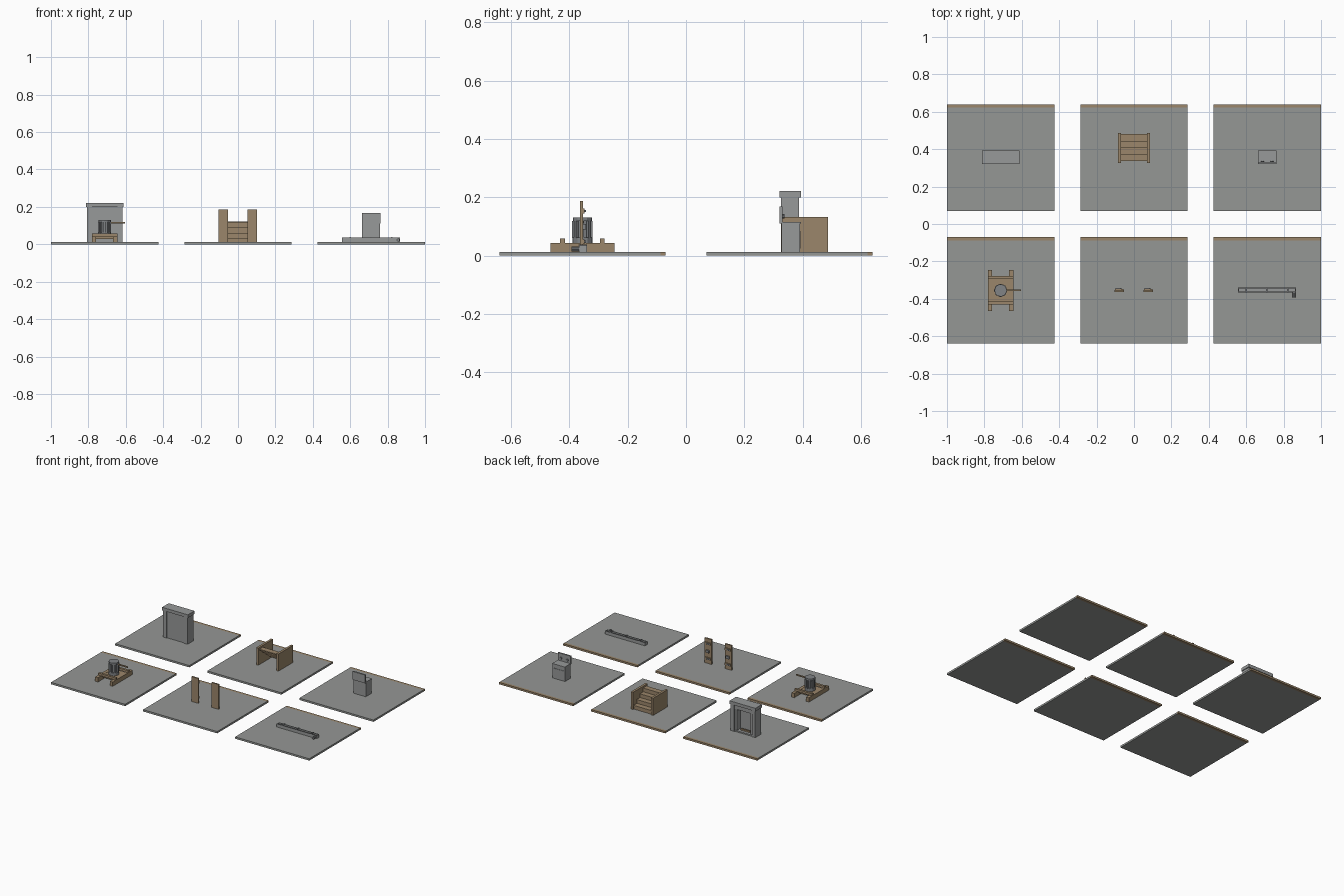
import bpy, bmesh, math

def mat(name, c):
    m = bpy.data.materials.new(name)
    m.diffuse_color = (*c, 1)
    return m

SLAB = mat("slab grey", (0.30, 0.31, 0.30))
STONE = mat("stone grey", (0.31, 0.32, 0.32))
METAL = mat("metal grey", (0.22, 0.23, 0.24))
WOOD = mat("wood brown", (0.33, 0.24, 0.145))
T = 0.013  # slab thickness

def parts(name, m, boxes):
    """One object from (x0, x1, y0, y1, z0, z1) boxes."""
    bm = bmesh.new()
    for x0, x1, y0, y1, z0, z1 in boxes:
        vs = bmesh.ops.create_cube(bm, size=1)["verts"]
        for v in vs:
            v.co.x = x0 if v.co.x < 0 else x1
            v.co.y = y0 if v.co.y < 0 else y1
            v.co.z = z0 if v.co.z < 0 else z1
    return finish(name, m, bm)

def finish(name, m, bm):
    me = bpy.data.meshes.new(name)
    bm.to_mesh(me)
    bm.free()
    me.materials.append(m)
    ob = bpy.data.objects.new(name, me)
    bpy.context.collection.objects.link(ob)
    return ob

def cylinder(name, m, loc, r, depth, n=12, rot=(0, 0, 0)):
    bm = bmesh.new()
    bmesh.ops.create_cone(bm, cap_ends=True, segments=n, radius1=r, radius2=r, depth=depth)
    ob = finish(name, m, bm)
    ob.location, ob.rotation_euler = loc, rot
    return ob

# six display slabs, each with a wooden back edge
for cx in (-0.713, 0, 0.713):
    for cy in (-0.355, 0.355):
        x0, x1, y0, y1 = cx - 0.287, cx + 0.287, cy - 0.285, cy + 0.285
        parts("slab", SLAB, [(x0, x1, y0, y1 - 0.018, 0, T)])
        parts("slab_wood_edge", WOOD, [(x0, x1, y1 - 0.018, y1, 0, T)])

# fireplace, opening towards +y
cx = -0.713
parts("fireplace_surround", STONE, [
    (cx - 0.095, cx - 0.068, 0.325, 0.388, T, 0.2),
    (cx + 0.068, cx + 0.095, 0.325, 0.388, T, 0.2),
    (cx - 0.068, cx + 0.068, 0.330, 0.340, T, 0.2),
    (cx - 0.068, cx + 0.068, 0.340, 0.384, 0.17, 0.2)])
parts("mantel", STONE, [(cx - 0.1, cx + 0.1, 0.321, 0.394, 0.2, 0.222)])
parts("hearth", STONE, [(cx - 0.068, cx + 0.068, 0.340, 0.384, T, 0.022)])
parts("firebox_jambs", STONE, [(cx + s * 0.06 - 0.008, cx + s * 0.06 + 0.008, 0.340, 0.378, 0.022, 0.17)
                               for s in (-1, 1)])
parts("grate_log", WOOD, [(cx - 0.035, cx + 0.035, 0.352, 0.364, 0.022, 0.032)])

# stairs rising towards -y, between two side panels
for s in (-1, 1):
    parts("stair_side", WOOD, [(s * 0.078 - 0.008, s * 0.078 + 0.008, 0.325, 0.487, T, 0.133)])
steps = []
for i in range(4):
    yb = 0.48 - i * 0.035
    z = T + 0.027 * (i + 1)
    steps.append((-0.07, 0.07, yb - 0.038, yb, z - 0.008, z))
    steps.append((-0.07, 0.07, yb - 0.008, yb - 0.002, z - 0.027, z - 0.008))
parts("stair_treads", WOOD, steps)

# cooking range, splash back on the -y side
cx = 0.712
parts("range_body", STONE, [(cx - 0.048, cx + 0.048, 0.328, 0.390, T, 0.11),
                            (cx - 0.049, cx + 0.049, 0.322, 0.394, 0.11, 0.116)])
parts("range_splash_back", STONE, [(cx - 0.049, cx + 0.049, 0.320, 0.331, 0.11, 0.168)])
parts("range_door", STONE, [(cx - 0.038, cx + 0.038, 0.390, 0.393, 0.025, 0.085)])
for s in (-1, 1):
    cylinder("range_knob", METAL, (cx + s * 0.025, 0.333, 0.135), 0.008, 0.008, 10, (math.pi / 2, 0, 0))

# capstan on a timber frame
cx, cy = -0.713, -0.355
parts("frame_runners", WOOD, [(cx + s * 0.057 - 0.011, cx + s * 0.057 + 0.011, cy - 0.11, cy + 0.11, T, 0.043)
                              for s in (-1, 1)])
parts("frame_crossbeams", WOOD, [(cx - 0.068, cx + 0.068, cy + s * 0.068 - 0.008, cy + s * 0.068 + 0.008, 0.043, 0.058)
                                 for s in (-1, 1)])
parts("frame_deck", WOOD, [(cx - 0.046, cx + 0.046, cy - 0.06, cy + 0.06, 0.028, 0.042)])
cylinder("capstan_base", METAL, (cx, cy, 0.052), 0.034, 0.02)
cylinder("capstan_drum", METAL, (cx, cy, 0.09), 0.026, 0.07)
cylinder("capstan_head", METAL, (cx, cy, 0.124), 0.033, 0.012)
for i in range(8):
    a = i * math.pi / 4
    rib = parts("capstan_rib", METAL, [(0.022, 0.035, -0.005, 0.005, 0.06, 0.118)])
    rib.location = (cx, cy, 0)
    rib.rotation_euler.z = a
parts("capstan_bar", WOOD, [(cx + 0.03, cx + 0.108, cy - 0.004, cy + 0.004, 0.112, 0.12)])

# pair of shutters with metal fittings on the +y side
for cx, s in ((-0.079, 1), (0.076, -1)):
    parts("shutter_board", WOOD, [(cx - 0.026, cx + 0.026, -0.363, -0.353, T, 0.187)])
    parts("shutter_battens", WOOD, [(cx - 0.022, cx + 0.022, -0.353, -0.347, z, z + 0.016)
                                    for z in (0.04, 0.145)])
    parts("shutter_latch", METAL, [(cx - 0.012, cx + 0.012, -0.353, -0.343, 0.09, 0.108)])
    parts("shutter_straps", METAL, [(cx - 0.02, cx + 0.01, -0.347, -0.343, z, z + 0.008)
                                    for z in (0.044, 0.149)])

# gutter with straps and a spout
x0, x1 = 0.556, 0.866
parts("gutter_channel", STONE, [(x0, x1, -0.367, -0.340, T, 0.019),
                                (x0, x1, -0.367, -0.362, T, 0.035),
                                (x0, x1, -0.345, -0.340, T, 0.035),
                                (x0, x0 + 0.005, -0.367, -0.340, T, 0.035),
                                (x1 - 0.005, x1, -0.367, -0.340, T, 0.035)])
parts("gutter_straps", METAL, [(x - 0.004, x + 0.004, -0.368, -0.339, 0.035, 0.039)
                               for x in (0.6, 0.711, 0.823)])
cylinder("gutter_spout", METAL, (0.856, -0.378, 0.023), 0.008, 0.028, 10, (math.pi / 2, 0, 0))
